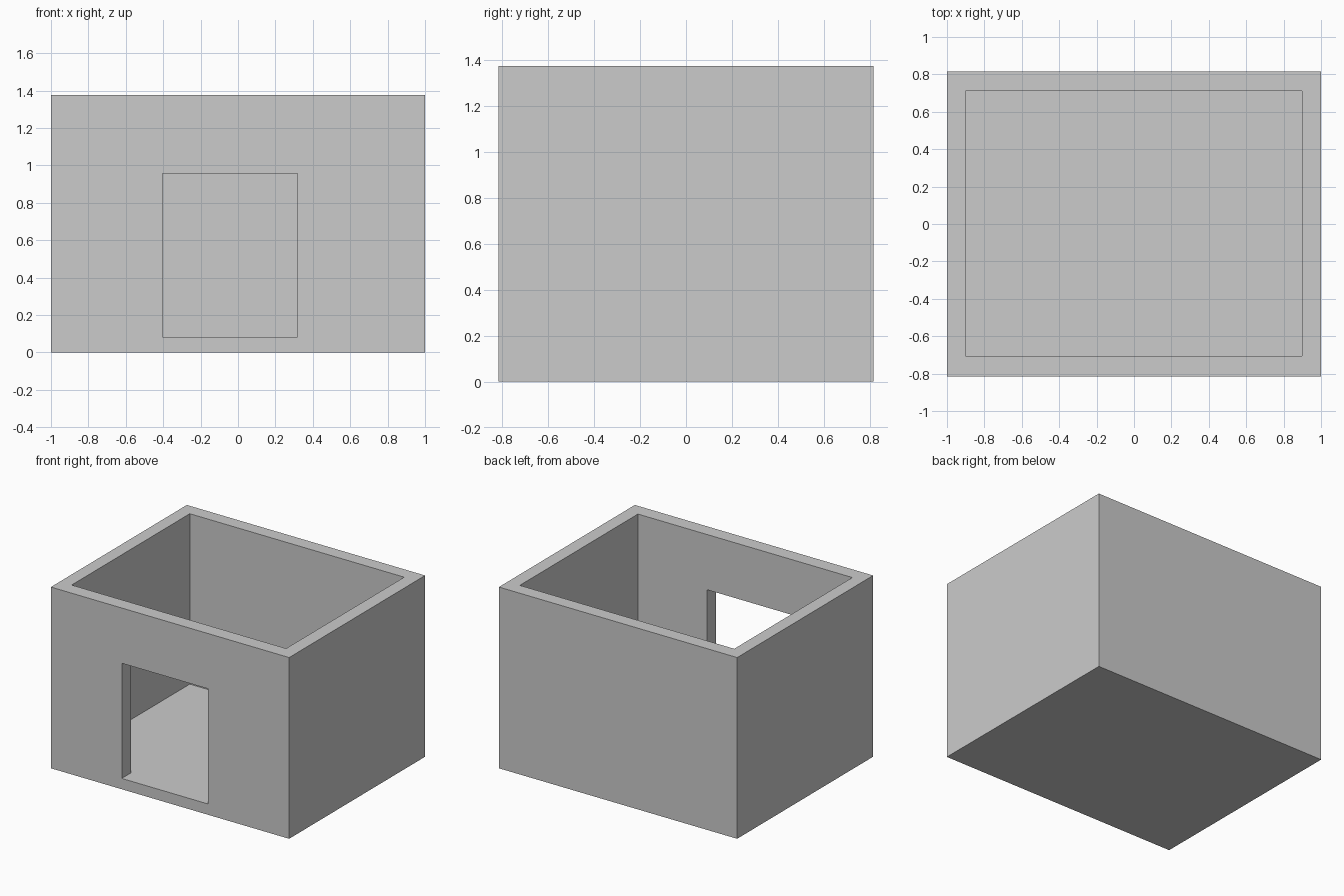
import bpy

if "Cube" in bpy.data.objects:
    bpy.data.objects.remove(bpy.data.objects["Cube"])


def box(name, x0, x1, y0, y1, z0, z1):
    """Axis-aligned box given by its limits."""
    bpy.ops.mesh.primitive_cube_add(
        size=1, location=((x0 + x1) / 2, (y0 + y1) / 2, (z0 + z1) / 2))
    ob = bpy.context.object
    ob.name = name
    ob.scale = (x1 - x0, y1 - y0, z1 - z0)
    bpy.ops.object.transform_apply(location=True, rotation=False, scale=True)
    return ob


def cut(target, cutter):
    """Subtract a hidden cutter from the target."""
    cutter.hide_render = True
    cutter.display_type = 'WIRE'
    mod = target.modifiers.new(cutter.name, 'BOOLEAN')
    mod.operation = 'DIFFERENCE'
    mod.solver = 'EXACT'
    mod.object = cutter


FLOOR = 0.082

# Outer block of the roofless room
room = box("room_walls", -1, 1, -0.815, 0.815, 0, 1.375)

# Hollow interior, open at the top
cut(room, box("interior_cutter", -0.902, 0.898, -0.706, 0.710, FLOOR, 1.6))

# Off-centre doorway in the front wall, sill level with the floor
cut(room, box("doorway_cutter", -0.405, 0.317, -1.0, -0.6, FLOOR, 0.956))
